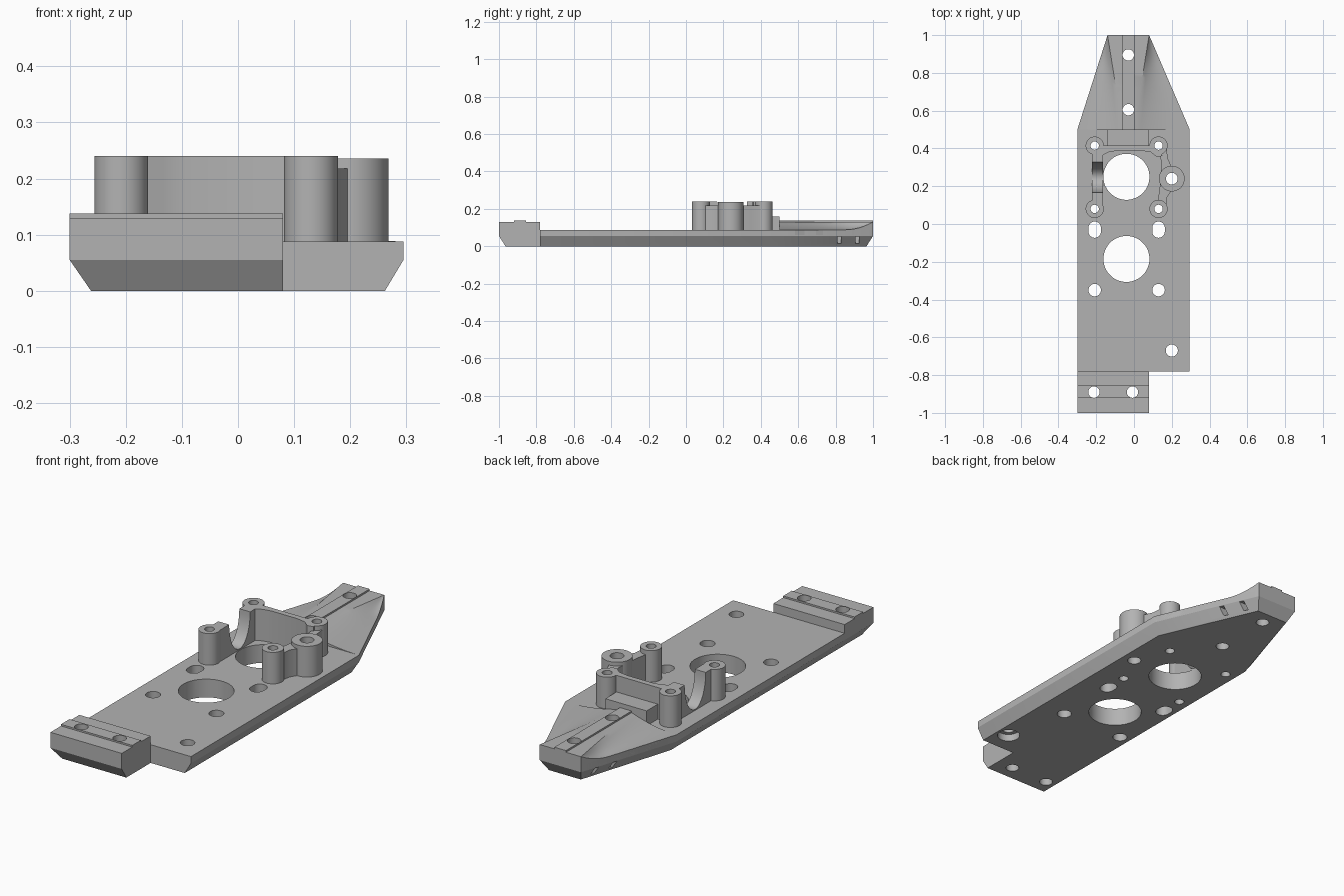
import bpy, bmesh, math
from mathutils import Vector

if "Cube" in bpy.data.objects:
    bpy.data.objects.remove(bpy.data.objects["Cube"])

grey = bpy.data.materials.new("plain grey")
grey.use_nodes = True
colour = (0.45, 0.45, 0.45, 1)
grey.diffuse_color = colour
grey.node_tree.nodes["Principled BSDF"].inputs["Base Color"].default_value = colour

parts = []


def finish(name, bm, cutter=False):
    bmesh.ops.recalc_face_normals(bm, faces=bm.faces)
    mesh = bpy.data.meshes.new(name)
    bm.to_mesh(mesh)
    bm.free()
    mesh.materials.append(grey)
    ob = bpy.data.objects.new(name, mesh)
    bpy.context.collection.objects.link(ob)
    if not cutter:
        parts.append(ob)
    return ob


def loft(bm, loops):
    """Closed solid through matching loops of points."""
    rings = [[bm.verts.new(p) for p in loop] for loop in loops]
    n = len(rings[0])
    for a, b in zip(rings, rings[1:]):
        for i in range(n):
            j = (i + 1) % n
            bm.faces.new((a[i], a[j], b[j], b[i]))
    bm.faces.new(rings[0][::-1])
    bm.faces.new(rings[-1])


def prism(name, pts, lo, hi, along_x=False):
    bm = bmesh.new()
    loft(bm, [[(h, *p) if along_x else (*p, h) for p in pts] for h in (lo, hi)])
    return finish(name, bm)


def box_points(x0, x1, y0, y1):
    return [(x0, y0), (x1, y0), (x1, y1), (x0, y1)]


def round_points(x, y, r, stretch=0, n=40):
    """Circle, or a slot when stretched along y."""
    pts = []
    for i in range(n):
        a = 2 * math.pi * (i + 0.5) / n
        s = math.sin(a)
        pts.append((x + r * math.cos(a), y + r * s + math.copysign(stretch, s)))
    return pts


# Base plate with chamfered underside, tapered rear and notched front corner
outline = [(-.3, -1), (.08, -1), (.08, -.78), (.295, -.78),
           (.295, .5), (.08, 1), (-.14, 1), (-.3, .5)]
sole = [(-.262, -.965), (.08, -.965), (.08, -.78), (.262, -.78),
        (.262, .49), (.055, .965), (-.115, .965), (-.262, .49)]
bm = bmesh.new()
loft(bm, [[(x, y, z) for x, y in loop]
          for loop, z in ((sole, 0), (outline, .055), (outline, .088))])
finish("base_plate", bm)

# Front bar with raised strip
prism("front_bar", box_points(-.3, .08, -1, -.78), .08, .13)
prism("front_bar_strip", box_points(-.3, .08, -.92, -.855), .12, .138)

# Tapered nose: flat crown flowing down in a concave curve to the edges
bm = bmesh.new()
sections = []
steps = 8
for k in range(21):
    t = k / 20
    y = .5 + .5 * t
    left, right = -.3 + .16 * t, .295 - .215 * t
    edge = .088 + .042 * max(0, (t - .7) / .3) ** 2
    side = []
    for i in range(steps + 1):
        u = i / steps
        side.append((u, edge + (.13 - edge) * u * u))
    crown_l, crown_r = -.14 + .08 * (1 - t), .08 - .08 * (1 - t)
    loop = [(left, y, .06), (right, y, .06)]
    loop += [(right + (crown_r - right) * u, y, z) for u, z in side]
    loop += [(left + (crown_l - left) * u, y, z) for u, z in reversed(side)]
    sections.append(loop)
loft(bm, sections)
finish("nose", bm)
prism("nose_spine", box_points(-.06, .002, .5, 1), .12, .138)
prism("nose_block", box_points(-.14, .08, .41, .5), .08, .16)

# Four corner posts and the larger side boss
post_spots = [(x, y) for x in (-.208, .13) for y in (.08, .415)]
for i, (x, y) in enumerate(post_spots):
    prism(f"post_{i + 1}", round_points(x, y, .048), .08, .24)
prism("side_boss", round_points(.2, .24, .068), .08, .236)

# Rear wall between the posts
prism("rear_wall", [(-.2, .36), (-.165, .365), (-.135, .38), (-.09, .388), (.04, .388),
                    (.09, .38), (.12, .355), (.15, .36), (.14, .415), (-.2, .415)], .08, .24)
# Curved web joining the side boss to its posts
prism("boss_web", [(.12, .09), (.17, .09), (.175, .14), (.2, .18), (.2, .3), (.178, .35),
                   (.172, .41), (.13, .41), (.14, .36), (.145, .3), (.14, .24), (.135, .18)],
      .08, .218)
# Side wall with a deep round dip
dip = [(.247 - .08 * math.cos(math.pi * i / 24), .24 - .147 * math.sin(math.pi * i / 24))
       for i in range(25)]
prism("dipped_wall", [(.08, .08), (.08, .24)] + dip + [(.415, .24), (.415, .08)],
      -.222, -.164, along_x=True)

# Cutter for every hole
holes = [(-.04, .25, .122, 0), (-.04, -.185, .122, 0),
         (-.208, -.03, .033, .01), (.13, -.03, .033, .01),
         (-.208, -.35, .033, 0), (.13, -.35, .033, 0), (.2, -.67, .032, 0),
         (-.212, -.89, .03, 0), (-.008, -.89, .03, 0),
         (-.03, .605, .03, 0), (-.03, .895, .03, 0), (.2, .24, .031, 0)]
holes += [(x, y, .022, 0) for x, y in post_spots]
bm = bmesh.new()
for x, y, r, stretch in holes:
    if (x, y) == (.2, -.67):
        # stepped hole, wider below
        levels = ((.052, -.1), (.052, .035), (r, .035), (r, .4))
    else:
        levels = ((r, -.1), (r, .4))
    loft(bm, [[(*p, z) for p in round_points(x, y, q, stretch)] for q, z in levels])
# Strap slots in the sides of the nose
for y in (.82, .915):
    t = (y - .5) / .5
    for edge, s in ((.295 - .215 * t, 1), (-.3 + .16 * t, -1)):
        loft(bm, [[(x, v, z) for x, v in box_points(edge - s * .05, edge + s * .05,
                                                   y - .01, y + .01)] for z in (.014, .052)])
cutter = finish("hole_cutter", bm, cutter=True)
cutter.hide_render = True
cutter.hide_set(True)
cutter.display_type = 'WIRE'

for ob in parts:
    mod = ob.modifiers.new("holes", 'BOOLEAN')
    mod.operation = 'DIFFERENCE'
    mod.solver = 'EXACT'
    mod.object = cutter

# Bake the cuts, then shade curves smooth and keep edges sharp
bpy.context.view_layer.update()
graph = bpy.context.evaluated_depsgraph_get()
baked = [bpy.data.meshes.new_from_object(ob.evaluated_get(graph)) for ob in parts]
for ob, mesh in zip(parts, baked):
    ob.modifiers.clear()
    ob.data = mesh
bpy.data.objects.remove(cutter)
bpy.ops.object.select_all(action='DESELECT')
for ob in parts:
    ob.select_set(True)
bpy.context.view_layer.objects.active = parts[0]
bpy.ops.object.shade_smooth_by_angle(angle=math.radians(30))
